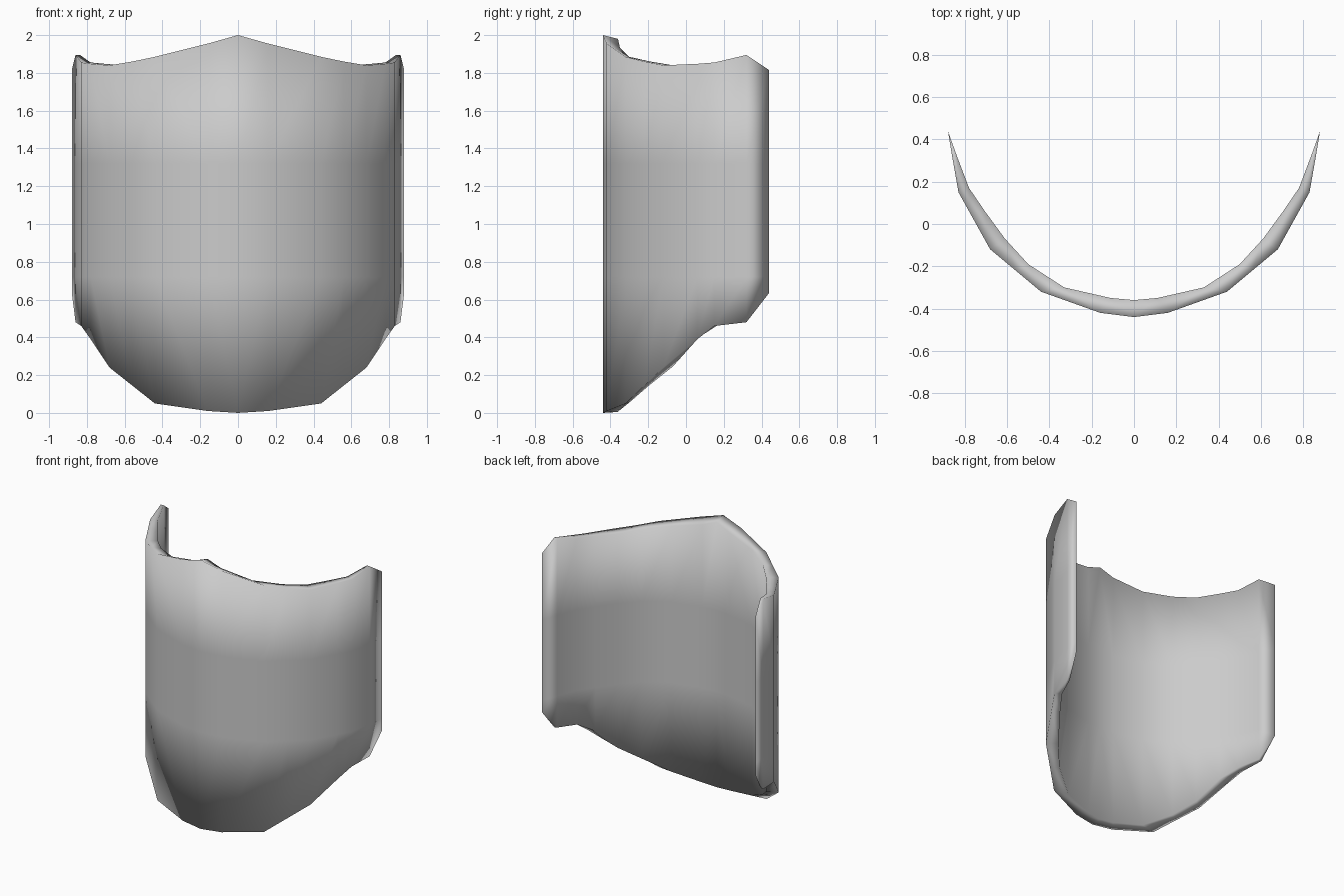
import bpy, bmesh

if "Cube" in bpy.data.objects:
    bpy.data.objects.remove(bpy.data.objects["Cube"])

# Half of the curved plate, from the centre line to the rear tip:
# outer x, outer y, inner x, inner y, bottom z, top z
columns = [
    (0.00, -0.44, 0.00, -0.36, 0.00, 2.00),
    (0.16, -0.42, 0.11, -0.35, 0.01, 1.955),
    (0.44, -0.32, 0.33, -0.30, 0.05, 1.885),
    (0.56, -0.22, 0.50, -0.19, 0.145, 1.86),
    (0.68, -0.12, 0.61, -0.07, 0.24, 1.84),
    (0.78, 0.06, 0.705, 0.06, 0.39, 1.848),
    (0.83, 0.15, 0.78, 0.17, 0.46, 1.855),
    (0.86, 0.32, 0.837, 0.32, 0.48, 1.895),
    (0.88, 0.44, 0.88, 0.44, 0.635, 1.815),
]

bm = bmesh.new()
outer, inner = [], []
last = len(columns) - 1
for i, (ox, oy, ix, iy, lo, hi) in enumerate(columns):
    outer.append([bm.verts.new((ox, oy, z)) for z in (lo, 0.72, 1.32, hi)])
    if i == last:
        inner.append(outer[-1])          # both skins meet in the thin rear edge
    else:
        drop = 0.02 if i < 2 else 0.0
        inner.append([bm.verts.new((ix, iy, z))
                      for z in (lo + 0.005, 0.72, 1.32, hi - drop)])


def face(*verts):
    unique = list(dict.fromkeys(verts))
    bm.faces.new(unique)


# Outer skin, inner skin, and the top and bottom rims
for i in range(last):
    a, b, c, d = outer[i], outer[i + 1], inner[i], inner[i + 1]
    for k in range(3):
        face(a[k], b[k], b[k + 1], a[k + 1])
        face(c[k + 1], d[k + 1], d[k], c[k])
    face(a[3], b[3], d[3], c[3])
    face(c[0], d[0], b[0], a[0])

mesh = bpy.data.meshes.new("curved_plate")
bm.to_mesh(mesh)
bm.free()
plate = bpy.data.objects.new("curved_plate", mesh)
bpy.context.collection.objects.link(plate)
for p in mesh.polygons:
    p.use_smooth = True

# Other half
mirror = plate.modifiers.new("mirror", 'MIRROR')
mirror.use_axis = (True, False, False)
mirror.use_clip = True
mirror.merge_threshold = 0.001
